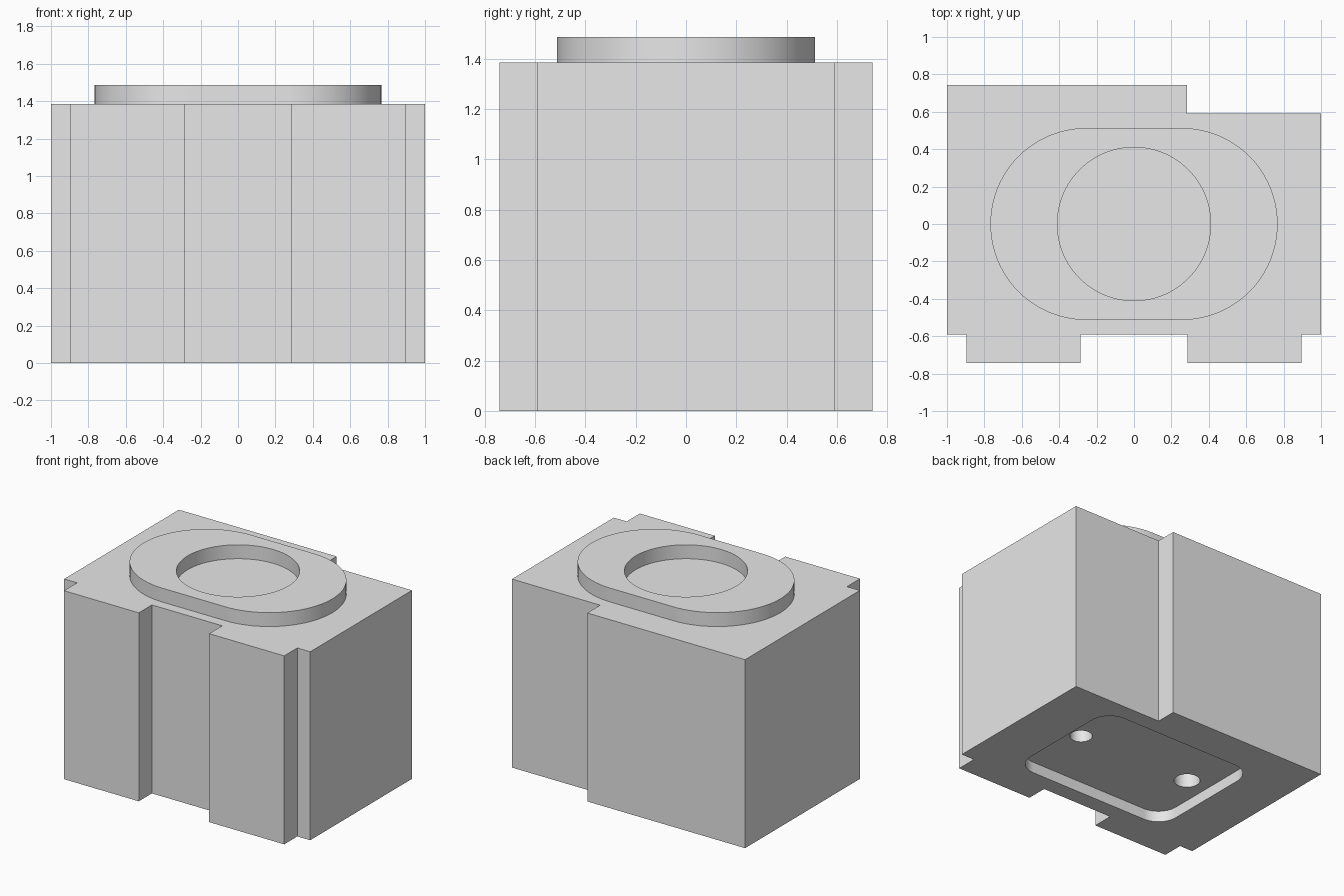
import bpy, bmesh, math

if "Cube" in bpy.data.objects:
    bpy.data.objects.remove(bpy.data.objects["Cube"])

grey = bpy.data.materials.new("light grey")
grey.diffuse_color = (0.8, 0.8, 0.8, 1)
grey.use_nodes = True
grey.node_tree.nodes["Principled BSDF"].inputs["Base Color"].default_value = grey.diffuse_color

BODY_TOP, RING_TOP = 1.385, 1.487
RECESS_DEPTH, SOCKET_DEPTH = 0.08, 0.35


def prism(name, outline, z0, z1):
    """Extrude a closed 2D outline from z0 to z1."""
    bm = bmesh.new()
    face = bm.faces.new([bm.verts.new((x, y, z0)) for x, y in outline])
    new = bmesh.ops.extrude_face_region(bm, geom=[face])["geom"]
    top = [v for v in new if isinstance(v, bmesh.types.BMVert)]
    bmesh.ops.translate(bm, verts=top, vec=(0, 0, z1 - z0))
    bmesh.ops.recalc_face_normals(bm, faces=bm.faces)
    mesh = bpy.data.meshes.new(name)
    bm.to_mesh(mesh)
    bm.free()
    mesh.materials.append(grey)
    obj = bpy.data.objects.new(name, mesh)
    bpy.context.collection.objects.link(obj)
    return obj


def rounded(a, b, r, steps=16, cx=0.0):
    """Rounded rectangle with half sizes a, b and corner radius r."""
    pts = []
    for q, (sx, sy) in enumerate([(1, 1), (-1, 1), (-1, -1), (1, -1)]):
        for i in range(steps + 1):
            t = math.pi / 2 * (q + i / steps)
            p = (cx + sx * (a - r) + r * math.cos(t), sy * (b - r) + r * math.sin(t))
            if not pts or math.dist(p, pts[-1]) > 1e-5:
                pts.append(p)
    if math.dist(pts[0], pts[-1]) < 1e-5:
        pts.pop()
    return pts


def cut(obj, cutter):
    mod = obj.modifiers.new("cut", "BOOLEAN")
    mod.operation, mod.solver, mod.object = "DIFFERENCE", "EXACT", cutter
    bpy.context.view_layer.objects.active = obj
    bpy.ops.object.modifier_apply(modifier=mod.name)
    bpy.data.objects.remove(cutter)


def smooth(obj):
    bpy.ops.object.select_all(action="DESELECT")
    obj.select_set(True)
    bpy.context.view_layer.objects.active = obj
    bpy.ops.object.shade_smooth_by_angle(angle=math.radians(30))


# Block with two front ribs and a stepped back
body = prism("body", [
    (-1, 0.742), (-1, -0.59), (-0.895, -0.59), (-0.895, -0.742),
    (-0.287, -0.742), (-0.287, -0.59), (0.285, -0.59), (0.285, -0.742),
    (0.895, -0.742), (0.895, -0.59), (1, -0.59), (1, 0.592),
    (0.283, 0.592), (0.283, 0.742)], 0, BODY_TOP)

# Rounded recess underneath, with two round sockets in its floor
cut(body, prism("recess_cutter", rounded(0.63, 0.47, 0.15), -0.1, RECESS_DEPTH))
for x, r in ((0.46, 0.075), (-0.46, 0.087)):
    cut(body, prism("socket_cutter", rounded(r, r, r, 10, x), -0.1, SOCKET_DEPTH))
smooth(body)

# Raised oval collar with a round opening
collar = prism("top_collar", rounded(0.768, 0.513, 0.513, 24), BODY_TOP, RING_TOP)
cut(collar, prism("opening_cutter", rounded(0.41, 0.41, 0.41, 24), BODY_TOP - 0.1, RING_TOP + 0.1))
smooth(collar)
